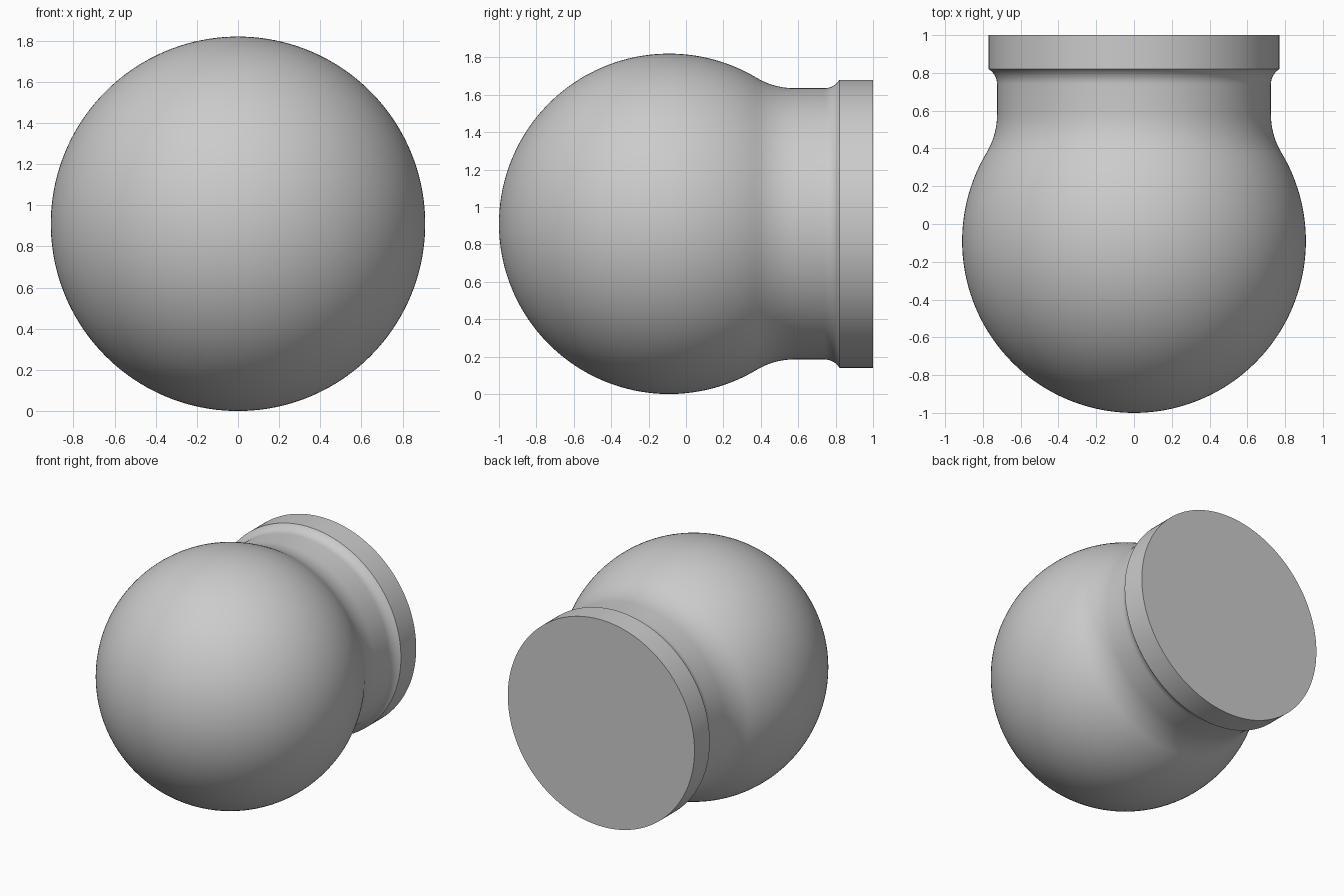
import bpy, bmesh
from math import sin, cos, asin, atan2, sqrt, pi, radians

if "Cube" in bpy.data.objects:
    bpy.data.objects.remove(bpy.data.objects["Cube"])

SEGMENTS = 160
BALL_R, BALL_Y, AXIS_Z = 0.91, -0.09, 0.91
NECK_R, NECK_START, NECK_END = 0.725, 0.58, 0.74
RIM_R, RIM_START, RIM_END = 0.77, 0.82, 1.0


def arc(cy, cr, radius, a0, a1, n):
    """Points (y, r) on an arc, angle measured from the y axis."""
    return [(cy + radius * cos(a0 + (a1 - a0) * i / n),
             cr + radius * sin(a0 + (a1 - a0) * i / n)) for i in range(n + 1)]


# Large fillet tangent to both ball and neck
d = NECK_START - BALL_Y
f = (d * d + NECK_R ** 2 - BALL_R ** 2) / (2 * (BALL_R - NECK_R))
join = atan2(NECK_R + f, d)

# Small fillet from neck out to the rim
dy, dr = RIM_START - NECK_END, RIM_R - NECK_R
s = (dy * dy + dr * dr) / (2 * dr)

profile = arc(BALL_Y, 0, BALL_R, pi, join, 64)
profile += arc(NECK_START, NECK_R + f, f, join + pi, 1.5 * pi, 16)[1:]
profile += arc(NECK_END, NECK_R + s, s, -pi / 2, -pi / 2 + asin(dy / s), 8)
profile += [(RIM_END, RIM_R), (RIM_END, 0)]

# Revolve the profile about the y axis
bm = bmesh.new()
verts = [bm.verts.new((max(r, 0), y, 0)) for y, r in profile]
edges = [bm.edges.new(pair) for pair in zip(verts, verts[1:])]
bmesh.ops.spin(bm, geom=verts + edges, cent=(0, 0, 0), axis=(0, 1, 0),
               angle=2 * pi, steps=SEGMENTS)
bmesh.ops.remove_doubles(bm, verts=bm.verts, dist=1e-5)
bmesh.ops.recalc_face_normals(bm, faces=bm.faces)
bmesh.ops.translate(bm, verts=bm.verts, vec=(0, 0, AXIS_Z))
mesh = bpy.data.meshes.new("round_knob")
bm.to_mesh(mesh)
bm.free()

knob = bpy.data.objects.new("round_knob", mesh)
bpy.context.collection.objects.link(knob)
bpy.context.view_layer.objects.active = knob
knob.select_set(True)
bpy.ops.object.shade_smooth_by_angle(angle=radians(30))
